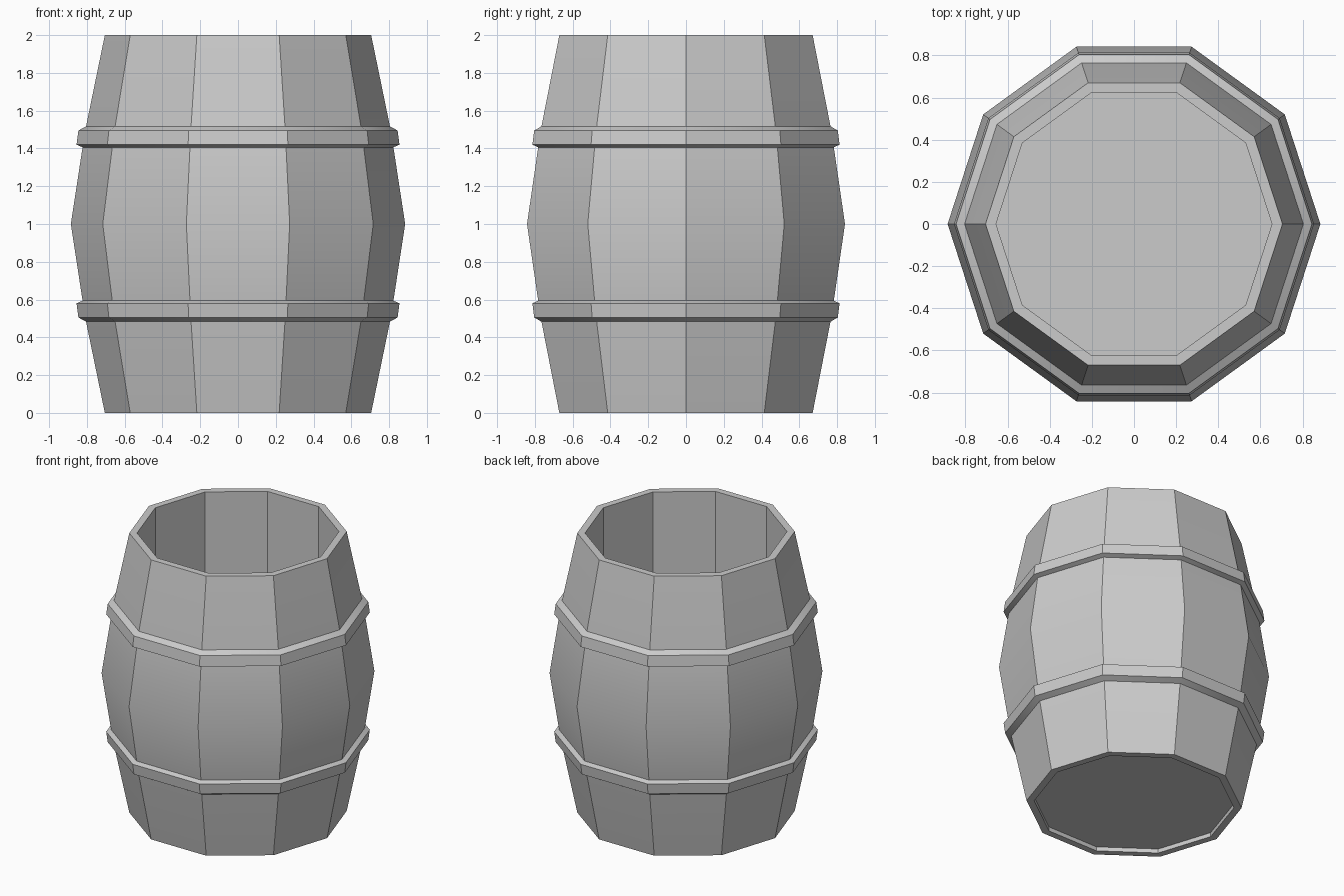
import bpy, bmesh
from math import cos, sin, tau, radians

if "Cube" in bpy.data.objects:
    bpy.data.objects.remove(bpy.data.objects["Cube"])

SIDES = 10


def lathe(name, profile, ring=False):
    """Revolve an (r, z) profile into a ten-sided solid; r = 0 ends become caps."""
    bm = bmesh.new()
    loops = []
    for r, z in profile:
        loops.append([bm.verts.new((r * cos(tau * i / SIDES), r * sin(tau * i / SIDES), z))
                      for i in range(SIDES)])
    pairs = list(zip(loops, loops[1:]))
    if ring:
        pairs.append((loops[-1], loops[0]))
    else:
        bm.faces.new(loops[0])
        bm.faces.new(loops[-1])
    for a, b in pairs:
        for i in range(SIDES):
            j = (i + 1) % SIDES
            bm.faces.new((a[i], a[j], b[j], b[i]))
    bmesh.ops.recalc_face_normals(bm, faces=bm.faces)
    mesh = bpy.data.meshes.new(name)
    bm.to_mesh(mesh)
    bm.free()
    ob = bpy.data.objects.new(name, mesh)
    bpy.context.collection.objects.link(ob)
    bpy.ops.object.select_all(action='DESELECT')
    ob.select_set(True)
    bpy.context.view_layer.objects.active = ob
    bpy.ops.object.shade_smooth_by_angle(angle=radians(30))
    return ob


# Bulging staves with straight inner wall, thin bottom slightly recessed
lathe("barrel_body", [
    (0.655, 0.03), (0.655, 0.0), (0.705, 0.0), (0.81, 0.51), (0.885, 1.0),
    (0.81, 1.49), (0.705, 2.0), (0.655, 2.0), (0.655, 0.06)])

# Hoops, mirrored about the middle of the barrel
hoop = [(0.79, 0.475), (0.845, 0.505), (0.855, 0.58), (0.82, 0.595)]
lathe("lower_hoop", hoop, ring=True)
lathe("upper_hoop", [(r, 2 - z) for r, z in hoop], ring=True)
